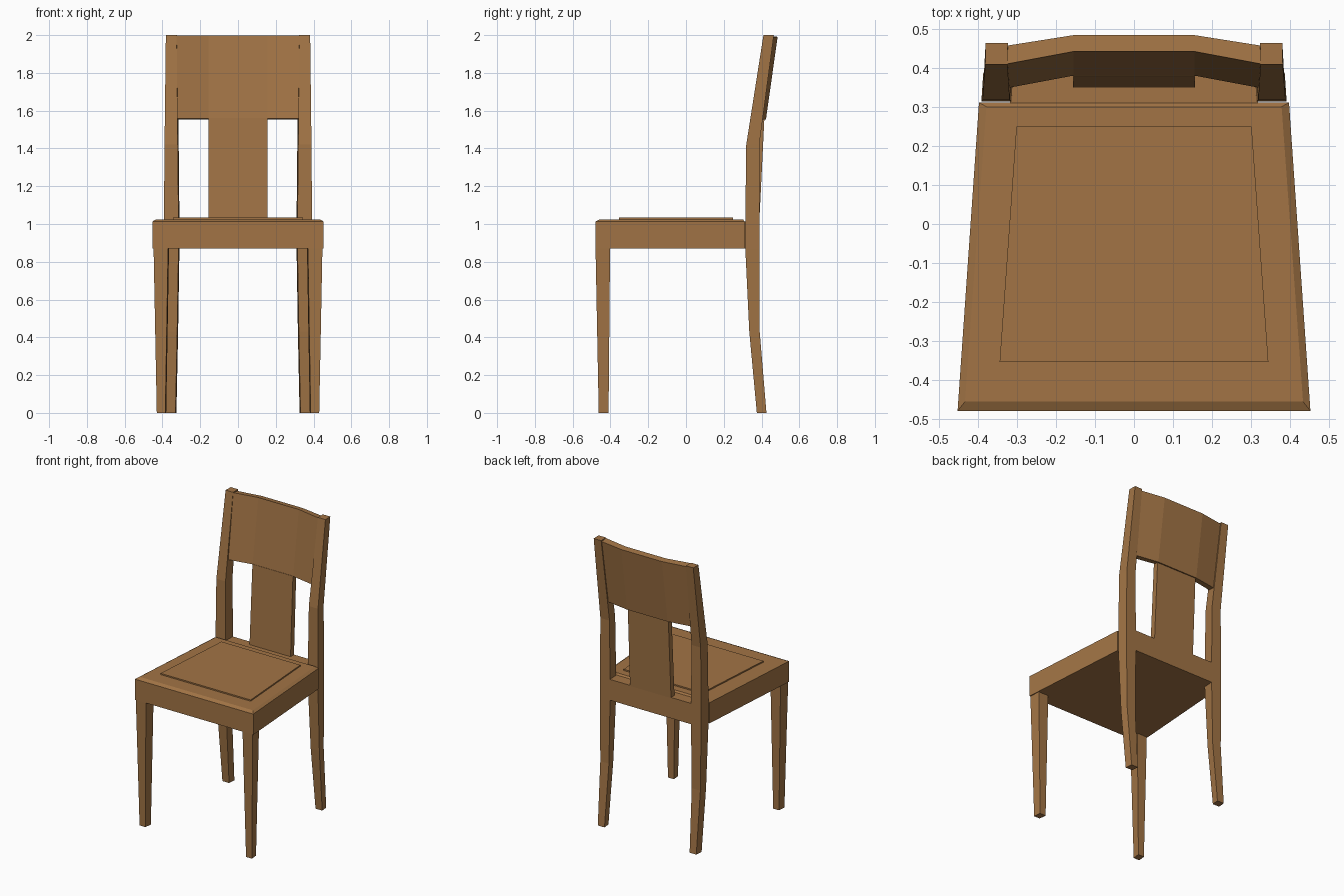
import bpy, bmesh

if "Cube" in bpy.data.objects:
    bpy.data.objects.remove(bpy.data.objects["Cube"])

wood = bpy.data.materials.new("warm wood")
wood.diffuse_color = (0.36, 0.175, 0.06, 1)
wood.use_nodes = True
wood.node_tree.nodes["Principled BSDF"].inputs["Base Color"].default_value = wood.diffuse_color


def loft(name, rings):
    """Skin a closed solid through rings of equal point count, bottom to top."""
    bm = bmesh.new()
    vs = [[bm.verts.new(p) for p in r] for r in rings]
    n = len(vs[0])
    for a, b in zip(vs, vs[1:]):
        for i in range(n):
            j = (i + 1) % n
            bm.faces.new((a[i], a[j], b[j], b[i]))
    bm.faces.new(vs[0][::-1])
    bm.faces.new(vs[-1])
    bmesh.ops.recalc_face_normals(bm, faces=bm.faces)
    me = bpy.data.meshes.new(name)
    bm.to_mesh(me)
    bm.free()
    me.materials.append(wood)
    ob = bpy.data.objects.new(name, me)
    bpy.context.collection.objects.link(ob)
    return ob


def trapezoid(front, back, y0, y1, z):
    return [(-front, y0, z), (front, y0, z), (back, y1, z), (-back, y1, z)]


def leg_ring(s, xi, xo, y0, y1, z, skew=0.005):
    """Leg section; the outer side follows the seat taper."""
    return [(s * xi, y0, z), (s * xo, y0, z), (s * (xo - skew), y1, z), (s * (xi - skew), y1, z)]


# Seat with bevelled top edge, and raised centre panel
loft("seat", [trapezoid(0.453, 0.398, -0.48, 0.312, 0.87),
              trapezoid(0.453, 0.398, -0.48, 0.312, 1.013),
              trapezoid(0.434, 0.379, -0.456, 0.301, 1.025)])
loft("seat_panel", [trapezoid(0.345, 0.302, -0.354, 0.25, 1.02),
                    trapezoid(0.345, 0.302, -0.354, 0.25, 1.034)])

# Rear rail between the back posts
loft("back_rail", [trapezoid(0.318, 0.314, 0.31, 0.388, z) for z in (0.87, 1.014)])

# Legs and back posts, mirrored left and right
for s, side in ((-1, "left"), (1, "right")):
    loft("front_leg_" + side, [leg_ring(s, 0.385, 0.43, -0.462, -0.41, 0),
                               leg_ring(s, 0.37, 0.447, -0.479, -0.402, 0.875)])
    loft("back_post_" + side, [leg_ring(s, 0.331, 0.382, 0.375, 0.426, 0),
                               leg_ring(s, 0.322, 0.388, 0.335, 0.39, 0.43),
                               leg_ring(s, 0.315, 0.392, 0.314, 0.388, 0.87),
                               leg_ring(s, 0.315, 0.392, 0.314, 0.388, 1.02),
                               leg_ring(s, 0.319, 0.389, 0.319, 0.388, 1.42),
                               leg_ring(s, 0.325, 0.382, 0.41, 0.465, 2.0, 0.001)])

# Centre splat
loft("back_splat", [trapezoid(0.157, 0.157, 0.350, 0.388, 1.01),
                    trapezoid(0.155, 0.155, 0.379, 0.415, 1.56)])


# Curved top panel made of three flat bends
def crest_ring(dy, z, drop):
    front = [(-0.326, 0.411, z), (-0.155, 0.443, z), (0.155, 0.443, z), (0.326, 0.411, z)]
    back = [(x, y + (0.042 if abs(x) < 0.2 else 0.047), z - drop) for x, y, z in reversed(front)]
    return [(x, y - dy, z) for x, y, z in front + back]


loft("crest_panel", [crest_ring(0.062, 1.558, 0.006), crest_ring(0, 1.997, 0.006)])
